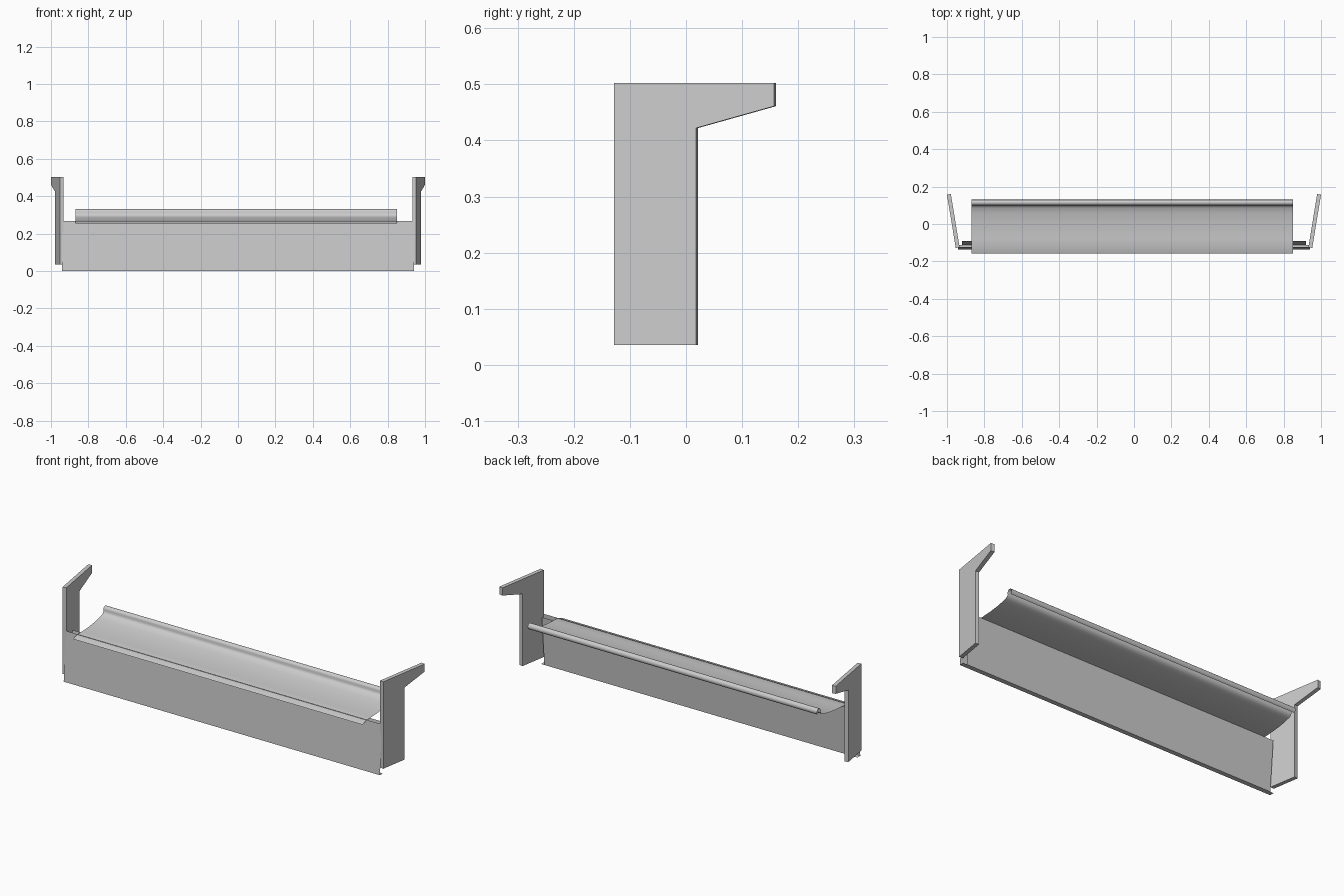
import bpy, math
from mathutils import Vector

if "Cube" in bpy.data.objects:
    bpy.data.objects.remove(bpy.data.objects["Cube"])


def make(name, verts, faces):
    mesh = bpy.data.meshes.new(name)
    mesh.from_pydata(verts, [], faces)
    mesh.update()
    obj = bpy.data.objects.new(name, mesh)
    bpy.context.collection.objects.link(obj)
    return obj


def sheet(name, profile, x0, x1):
    """Thin open sheet: a (y, z) profile swept along x."""
    n = len(profile)
    verts = [(x, y, z) for x in (x0, x1) for y, z in profile]
    return make(name, verts, [(i, n + i, n + i + 1, i + 1) for i in range(n - 1)])


# Front panel: leaning outer skin, bottom strip and shorter inner skin
sheet("front_panel", [(-0.137, 0), (-0.122, 0.268)], -0.94, 0.94)
sheet("panel_bottom", [(-0.112, 0), (-0.137, 0)], -0.94, 0.94)
sheet("panel_back", [(-0.09, 0.265), (-0.112, 0)], -0.92, 0.92)

# Shelf: front lip, gently rising floor and rolled back edge
profile = [(-0.157, 0.255), (-0.125, 0.266), (-0.08, 0.267), (-0.03, 0.27),
           (0.02, 0.276), (0.06, 0.284), (0.085, 0.291), (0.097, 0.299), (0.101, 0.308)]
for i in range(10):
    a = math.radians(170 - i * 26)
    profile.append((0.115 + 0.015 * math.cos(a), 0.315 + 0.016 * math.sin(a)))
shelf = sheet("shelf", profile, -0.87, 0.85)
bpy.context.view_layer.objects.active = shelf
shelf.select_set(True)
bpy.ops.object.shade_smooth_by_angle(angle=math.radians(35))

# Splayed side arms with a hook at the top, one per side
outline = [(-0.128, 0.035), (0.018, 0.035), (0.018, 0.422),
           (0.157, 0.461), (0.157, 0.502), (-0.128, 0.502)]
slope, thick = 0.165, 0.021
normal = Vector((1, -slope, 0)).normalized()
for side, label in ((1, "right"), (-1, "left")):
    outer = [Vector((0.953 + slope * (y + 0.128), y, z)) for y, z in outline]
    pts = outer + [p - normal * thick for p in outer]
    n = len(outline)
    faces = [tuple(range(n)), tuple(range(2 * n - 1, n - 1, -1))]
    faces += [(i, i + n, (i + 1) % n + n, (i + 1) % n) for i in range(n)]
    if side < 0:
        faces = [f[::-1] for f in faces]
    make(label + "_arm", [(side * p.x, p.y, p.z) for p in pts], faces)
